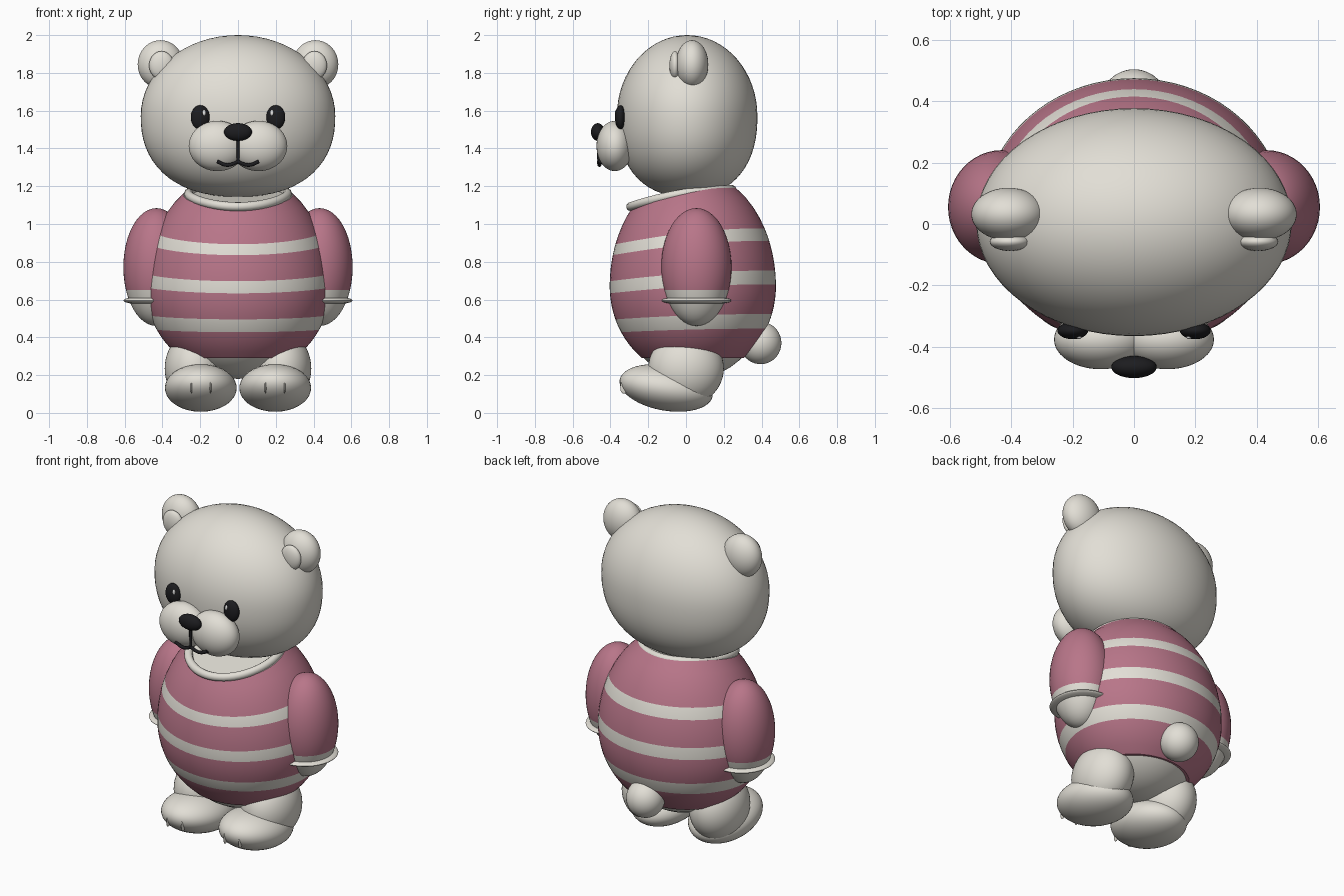
import bpy, bmesh
from math import sin, cos, pi, radians, sqrt
from mathutils import Matrix

cube = bpy.data.objects.get("Cube")
if cube:
    bpy.data.objects.remove(cube)


def material(name, rgb):
    m = bpy.data.materials.new(name)
    m.use_nodes = True
    m.diffuse_color = (*rgb, 1)
    bsdf = next(n for n in m.node_tree.nodes if n.type == 'BSDF_PRINCIPLED')
    bsdf.inputs["Base Color"].default_value = (*rgb, 1)
    bsdf.inputs["Roughness"].default_value = 0.7
    return m


CREAM = material("cream fur", (0.76, 0.735, 0.67))
PINK = material("dusty pink cloth", (0.48, 0.18, 0.25))
BLACK = material("black", (0.012, 0.012, 0.014))
WHITE = material("white", (0.9, 0.9, 0.9))
parts = []


def add(name, bm, *mats):
    bmesh.ops.recalc_face_normals(bm, faces=bm.faces)
    mesh = bpy.data.meshes.new(name)
    bm.to_mesh(mesh)
    bm.free()
    for m in mats:
        mesh.materials.append(m)
    ob = bpy.data.objects.new(name, mesh)
    bpy.context.collection.objects.link(ob)
    parts.append(ob)


def ball_mesh(centre, radii, tilt=0, segs=48, jowl=2):
    """Ellipsoid; a jowl exponent above 2 makes its lower half fuller."""
    bm = bmesh.new()
    bmesh.ops.create_uvsphere(bm, u_segments=segs, v_segments=segs // 2, radius=1)
    for v in bm.verts:
        if -0.999 < v.co.z < 0:
            d = -v.co.z
            k = (1 - d ** jowl) ** (1 / jowl) / sqrt(1 - d * d)
            v.co.x *= k
            v.co.y *= k
    bm.transform(Matrix.Translation(centre) @ Matrix.Rotation(radians(tilt), 4, 'X')
                 @ Matrix.Diagonal((*radii, 1)))
    return bm


def ball(name, centre, radii, mat=CREAM, **shape):
    add(name, ball_mesh(centre, radii, **shape), mat)


def tube(name, points, radius, mat, closed=False):
    """Round tube swept along a path."""
    cu = bpy.data.curves.new(name, 'CURVE')
    cu.dimensions = '3D'
    cu.bevel_depth = radius
    cu.bevel_resolution = 3
    cu.use_fill_caps = True
    sp = cu.splines.new('POLY')
    sp.points.add(len(points) - 1)
    for p, co in zip(sp.points, points):
        p.co = (*co, 1)
    sp.use_cyclic_u = closed
    cu.materials.append(mat)
    ob = bpy.data.objects.new(name, cu)
    bpy.context.collection.objects.link(ob)


def rise(a):
    """Cloth rows climb from the front round to the back."""
    t = (1 + sin(a)) / 2
    return 1 - (1 - t) ** 2


# Head, torso and tail
ball("head", (0, 0.006, 1.572), (0.515, 0.372, 0.428), segs=64, jowl=2.3)
ball("torso", (0, 0.035, 0.64), (0.43, 0.40, 0.46))
ball("tail", (0, 0.395, 0.37), (0.11, 0.11, 0.112))

# Striped shirt: rings laid on the stripe edges, bent upward at the back
edges = [0.29, 0.427, 0.495, 0.633, 0.697, 0.835, 0.893, 1.085]
steps, sides = 4, 72
rows = [(edges[i] + (edges[i + 1] - edges[i]) * s / steps, i % 2)
        for i in range(len(edges) - 1) for s in range(steps)]
rows.append((edges[-1], 0))
bm = bmesh.new()
rings = []
for z0, _ in rows:
    ring = []
    for j in range(sides):
        a = 2 * pi * j / sides
        z = z0 + 0.14 * (z0 - edges[0]) * rise(a)
        d = (z - 0.67) / (0.61 if z > 0.67 else 0.48)
        r = sqrt(1 - d * d)
        ring.append(bm.verts.new((0.49 * r * cos(a), 0.036 + 0.44 * r * sin(a), z)))
    rings.append(ring)
for k in range(len(rings) - 1):
    for j in range(sides):
        n = (j + 1) % sides
        f = bm.faces.new((rings[k][j], rings[k][n], rings[k + 1][n], rings[k + 1][j]))
        f.material_index = rows[k][1]
bm.faces.new(rings[0])
bm.faces.new(rings[-1]).material_index = 1
add("striped_shirt", bm, PINK, CREAM)

# Collar
angles = [2 * pi * j / 64 for j in range(64)]
tube("collar", [(0.262 * cos(a), -0.025 + 0.268 * sin(a), 1.092 + 0.09 * rise(a))
                for a in angles], 0.024, CREAM, closed=True)

for side, s in (("left", 1), ("right", -1)):
    # Arm: pink sleeve above, bare paw below
    bm = ball_mesh((s * 0.432, 0.055, 0.772), (0.175, 0.186, 0.312))
    bmesh.ops.bisect_plane(bm, geom=bm.verts[:] + bm.edges[:] + bm.faces[:],
                           plane_co=(0, 0, 0.65), plane_no=(0, 0, 1))
    for f in bm.faces:
        f.material_index = int(f.calc_center_median().z < 0.65)
    add(side + "_arm", bm, PINK, CREAM)
    ball(side + "_cuff", (s * 0.432, 0.055, 0.595), (0.175, 0.185, 0.025))

    # Leg, foot and toe creases
    ball(side + "_leg", (s * 0.23, 0, 0.235), (0.158, 0.2, 0.195))
    ball(side + "_foot", (s * 0.197, -0.105, 0.132), (0.19, 0.25, 0.12), tilt=-10)
    for i, x in enumerate((0.145, 0.247)):
        ball(f"{side}_toe_crease_{i + 1}", (s * x, -0.32, 0.152),
             (0.006, 0.026, 0.052), tilt=-15, segs=16)

    # Ear
    ball(side + "_ear", (s * 0.41, 0.032, 1.845), (0.121, 0.086, 0.128))
    ball(side + "_inner_ear", (s * 0.405, -0.058, 1.84), (0.066, 0.03, 0.075), segs=32)

    # Eye with a glint
    ball(side + "_eye", (s * 0.2, -0.348, 1.565), (0.05, 0.028, 0.064), BLACK, segs=32)
    ball(side + "_eye_glint", (s * 0.18, -0.37, 1.588), (0.009, 0.006, 0.016), WHITE, segs=16)

    # Cheek and half of the smile
    ball(side + "_muzzle", (s * 0.108, -0.377, 1.413), (0.153, 0.097, 0.133))
    tube(side + "_smile", [(s * 0.11 * i / 12, -0.462 + 0.008 * i / 12,
                            1.332 - 0.02 * sin(pi * i / 12)) for i in range(13)],
         0.01, BLACK)

# Nose and the line under it
ball("nose", (0, -0.467, 1.487), (0.074, 0.036, 0.047), BLACK, segs=32)
tube("lip_line", [(0, -0.465, 1.46), (0, -0.462, 1.33)], 0.008, BLACK)

# Smooth shading
bpy.ops.object.select_all(action='DESELECT')
for ob in parts:
    ob.select_set(True)
bpy.context.view_layer.objects.active = parts[0]
bpy.ops.object.shade_smooth_by_angle(angle=radians(40))
